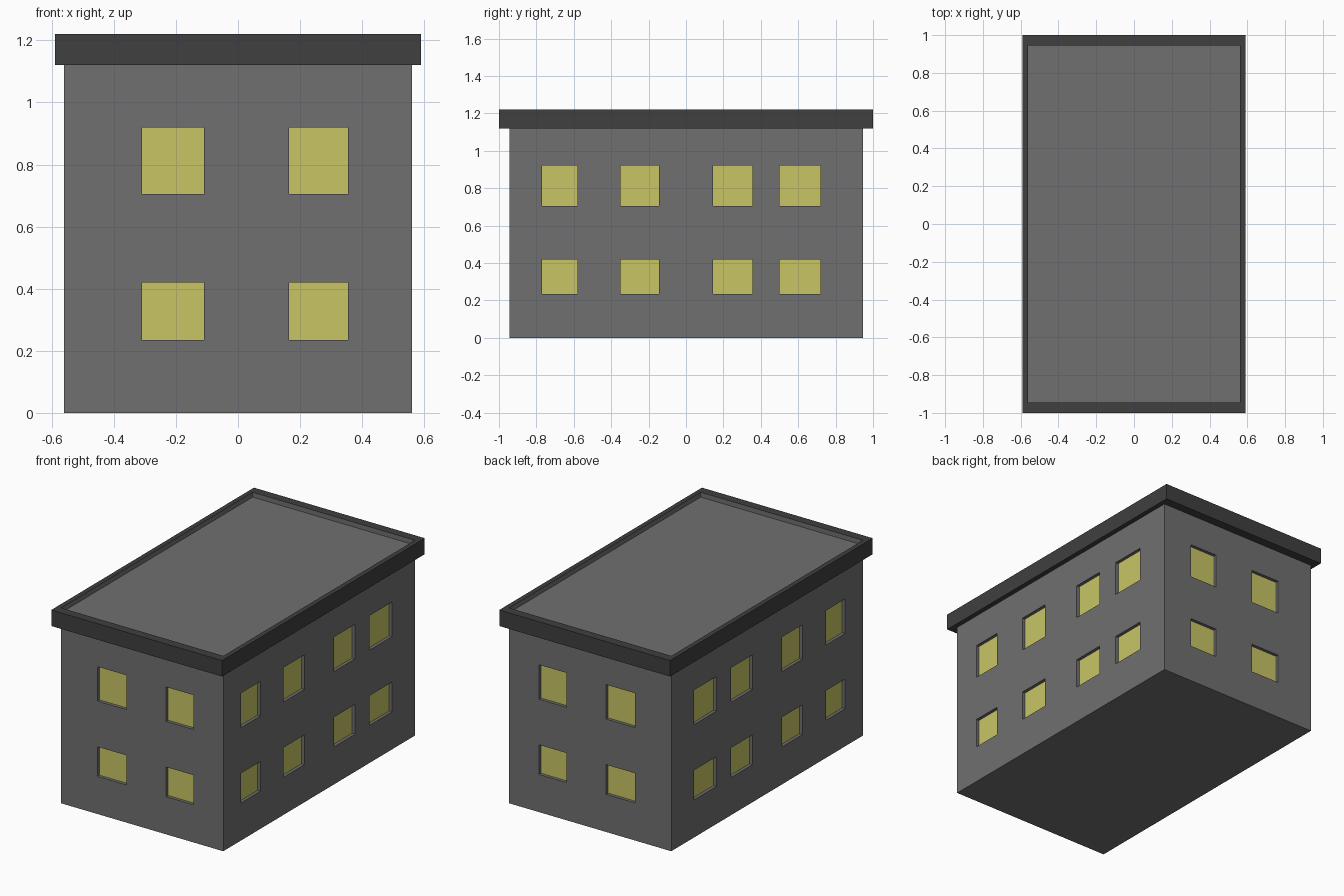
import bpy, bmesh
from mathutils import Vector

if "Cube" in bpy.data.objects:
    bpy.data.objects.remove(bpy.data.objects["Cube"])

WX, WY = 0.56, 0.945          # wall half sizes
RX, RY = 0.59, 1.0            # roof rim half sizes
EAVE, DECK, TOP = 1.12, 1.19, 1.22
RECESS = 0.02

# window spans along each axis
WIN_X = [(-0.31, -0.11), (0.165, 0.355)]
WIN_Y = [(-0.77, -0.58), (-0.35, -0.145), (0.145, 0.355), (0.50, 0.72)]
WIN_Z = [(0.235, 0.42), (0.705, 0.92)]


def material(name, rgb):
    m = bpy.data.materials.new(name)
    m.diffuse_color = (*rgb, 1)
    m.use_nodes = True
    m.node_tree.nodes["Principled BSDF"].inputs["Base Color"].default_value = m.diffuse_color
    return m


def make_object(name, bm, *mats):
    me = bpy.data.meshes.new(name)
    bm.to_mesh(me)
    bm.free()
    ob = bpy.data.objects.new(name, me)
    bpy.context.collection.objects.link(ob)
    for m in mats:
        me.materials.append(m)
    return ob


def inside(v, spans):
    return any(a < v < b for a, b in spans)


wall_mat = material("wall_grey", (0.16, 0.16, 0.16))
rim_mat = material("dark_grey", (0.05, 0.05, 0.05))
glass_mat = material("lit_yellow", (0.58, 0.56, 0.13))

# walls: a box sliced along the window edges
bm = bmesh.new()
bmesh.ops.create_cube(bm, size=1)
for v in bm.verts:
    v.co = Vector((v.co.x * 2 * WX, v.co.y * 2 * WY, (v.co.z + 0.5) * DECK))
for axis, spans in enumerate((WIN_X, WIN_Y, WIN_Z)):
    normal = Vector([float(i == axis) for i in range(3)])
    for c in (c for span in spans for c in span):
        bmesh.ops.bisect_plane(bm, geom=bm.verts[:] + bm.edges[:] + bm.faces[:],
                               plane_co=normal * c, plane_no=normal)
bm.normal_update()

# window openings pushed inwards
panes = []
for f in bm.faces:
    c = f.calc_center_median()
    if abs(f.normal.z) < 0.5 and inside(c.z, WIN_Z):
        if inside(c.x, WIN_X) if abs(f.normal.y) > 0.5 else inside(c.y, WIN_Y):
            panes.append(f)
pane_normals = [f.normal.copy() for f in panes]
new = bmesh.ops.extrude_discrete_faces(bm, faces=panes)["faces"]
for f, n in zip(new, pane_normals):
    bmesh.ops.translate(bm, verts=f.verts[:], vec=-n * RECESS)

# glass moved to its own object
glass = bmesh.new()
for f in new:
    glass.faces.new([glass.verts.new(v.co) for v in f.verts])
bmesh.ops.delete(bm, geom=new, context='FACES_ONLY')
make_object("walls_and_roof_deck", bm, wall_mat)
make_object("window_panes", glass, glass_mat)

# roof rim: rectangular loops joined from the underside round to the deck
bm = bmesh.new()
loops = []
for x, y, z in ((WX, WY, EAVE), (RX, RY, EAVE), (RX, RY, TOP), (WX, WY, TOP), (WX, WY, DECK)):
    loops.append([bm.verts.new((sx * x, sy * y, z))
                  for sx, sy in ((-1, -1), (1, -1), (1, 1), (-1, 1))])
for k, (a, b) in enumerate(zip(loops, loops[1:])):
    for i in range(4):
        j = (i + 1) % 4
        f = bm.faces.new((a[i], a[j], b[j], b[i]))
        f.material_index = int(k == 3)
make_object("roof_rim", bm, rim_mat, wall_mat)
